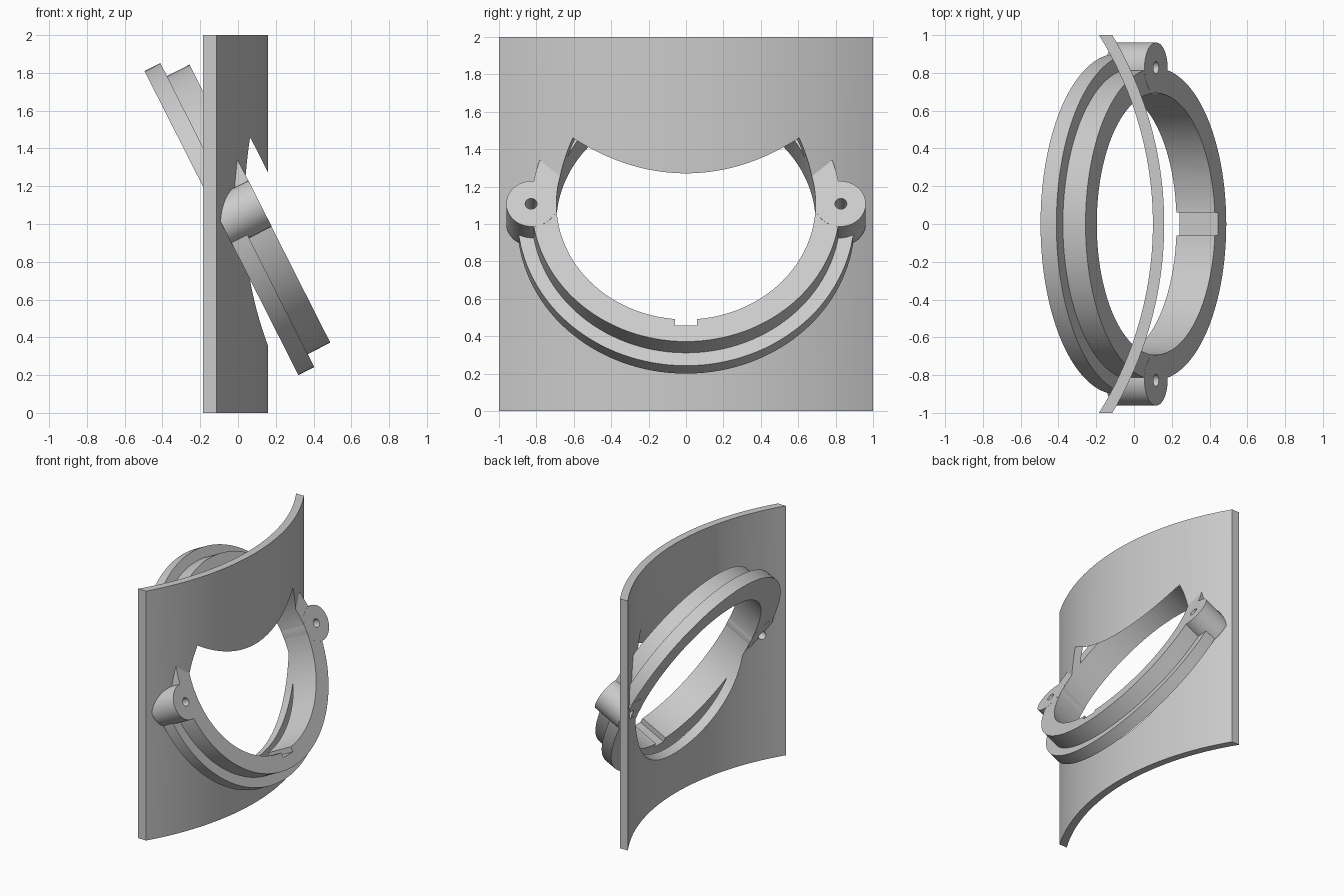
import bpy, bmesh
from math import cos, sin, asin, radians, sqrt
from mathutils import Matrix

if "Cube" in bpy.data.objects:
    bpy.data.objects.remove(bpy.data.objects["Cube"], do_unlink=True)

grey = bpy.data.materials.new("plain grey")
grey.use_nodes = True
colour = (0.6, 0.6, 0.6, 1)
grey.diffuse_color = colour
grey.node_tree.nodes["Principled BSDF"].inputs["Base Color"].default_value = colour

# Tilted frame of the collar: local z is its axis, local x points down the slope
TILT = Matrix.Translation((-0.423, 0, 0.835)) @ Matrix.Rotation(radians(63.15), 4, 'Y')
BASE, STEP, TOP = 0.376, 0.47, 0.604


def make_object(name, bm):
    bmesh.ops.recalc_face_normals(bm, faces=bm.faces)
    mesh = bpy.data.meshes.new(name)
    bm.to_mesh(mesh)
    bm.free()
    mesh.materials.append(grey)
    obj = bpy.data.objects.new(name, mesh)
    bpy.context.collection.objects.link(obj)
    return obj


def rod(name, radius, low, high, y=0, sides=128):
    """Cylinder along the collar axis."""
    bm = bmesh.new()
    bmesh.ops.create_cone(bm, cap_ends=True, segments=sides, radius1=radius,
                          radius2=radius, depth=high - low)
    bm.transform(TILT @ Matrix.Translation((0, y, (low + high) / 2)))
    return make_object(name, bm)


def combine(target, tool, operation):
    """Apply a boolean and discard the tool."""
    tool.hide_render = True
    mod = target.modifiers.new(operation, 'BOOLEAN')
    mod.operation, mod.solver, mod.object = operation, 'EXACT', tool
    bpy.context.view_layer.objects.active = target
    bpy.ops.object.modifier_apply(modifier=mod.name)
    bpy.data.objects.remove(tool, do_unlink=True)


# Curved plate: an arc band with ends trimmed flat at y = -1 and y = 1
def arc(radius, centre=-1.796, steps=64):
    limit = asin(1 / radius)
    angles = [limit * (2 * i / steps - 1) for i in range(steps + 1)]
    return [(centre + radius * cos(a), radius * sin(a), 0) for a in angles]


bm = bmesh.new()
outline = arc(1.956) + arc(1.896)[::-1]
face = bm.faces.new([bm.verts.new(p) for p in outline])
walls = bmesh.ops.extrude_face_region(bm, geom=[face])
bmesh.ops.translate(bm, vec=(0, 0, 2),
                    verts=[v for v in walls["geom"] if isinstance(v, bmesh.types.BMVert)])
body = make_object("curved_plate_with_collar", bm)

# Stepped collar, wide flange below and narrower ring above
bm = bmesh.new()
profile = [(0, BASE), (0.902, BASE), (0.902, STEP), (0.825, STEP), (0.825, TOP), (0, TOP)]
verts = [bm.verts.new((r, 0, t)) for r, t in profile]
edges = [bm.edges.new(pair) for pair in zip(verts, verts[1:])]
bmesh.ops.spin(bm, geom=verts + edges, cent=(0, 0, 0), axis=(0, 0, 1),
               angle=radians(360), steps=128)
bmesh.ops.remove_doubles(bm, verts=bm.verts, dist=0.0005)
bm.transform(TILT)
combine(body, make_object("collar", bm), 'UNION')

# Screw lugs on both sides
for side in (-1, 1):
    combine(body, rod("lug", 0.136, BASE - 0.001, TOP + 0.001, side * 0.825, 64), 'UNION')

# Bore through collar and plate, stopping just above the collar
combine(body, rod("bore", 0.693, -0.5, 0.717), 'DIFFERENCE')

# Screw holes
for side in (-1, 1):
    combine(body, rod("screw_hole", 0.032, 0.3, 0.7, side * 0.828, 32), 'DIFFERENCE')

# Key notch at the low point of the bore
bm = bmesh.new()
bmesh.ops.create_cube(bm, size=1)
bm.transform(TILT @ Matrix.Translation((0.665, 0, 0.49)) @ Matrix.Diagonal((0.13, 0.12, 0.26, 1)))
combine(body, make_object("key_notch", bm), 'DIFFERENCE')

bpy.ops.object.select_all(action='DESELECT')
body.select_set(True)
bpy.context.view_layer.objects.active = body
bpy.ops.object.shade_smooth_by_angle(angle=radians(30))
